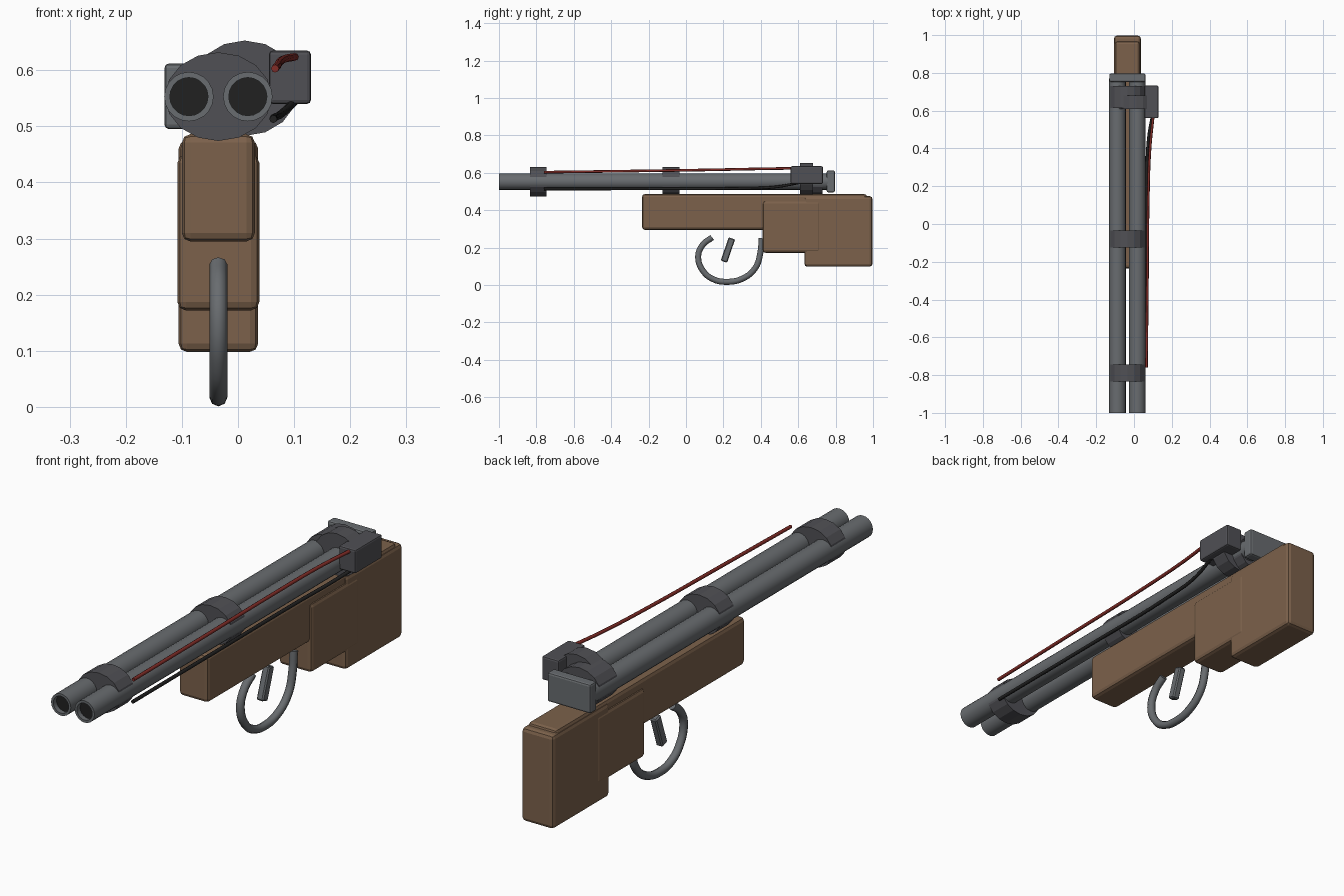
import bpy, bmesh, math

if "Cube" in bpy.data.objects:
    bpy.data.objects.remove(bpy.data.objects["Cube"])

CX, BZ = -0.035, 0.553      # centre line of the gun, barrel height


def material(name, rgb):
    m = bpy.data.materials.new(name)
    m.diffuse_color = (*rgb, 1)
    m.use_nodes = True
    m.node_tree.nodes["Principled BSDF"].inputs["Base Color"].default_value = m.diffuse_color
    return m


wood = material("wood", (0.20, 0.12, 0.07))
steel = material("steel", (0.14, 0.15, 0.16))
band_grey = material("band grey", (0.08, 0.08, 0.09))
black = material("black", (0.015, 0.015, 0.015))
red = material("red", (0.22, 0.025, 0.02))


def finish(bm, name, mat, bevel=0, segments=1, smooth=False):
    bmesh.ops.recalc_face_normals(bm, faces=bm.faces)
    me = bpy.data.meshes.new(name)
    bm.to_mesh(me)
    bm.free()
    ob = bpy.data.objects.new(name, me)
    bpy.context.collection.objects.link(ob)
    me.materials.append(mat)
    if bevel:
        mod = ob.modifiers.new("bevel", 'BEVEL')
        mod.width, mod.segments = bevel, segments
    if smooth:
        bpy.ops.object.select_all(action='DESELECT')
        ob.select_set(True)
        bpy.context.view_layer.objects.active = ob
        bpy.ops.object.shade_smooth_by_angle(angle=math.radians(35))
    return ob


def box(name, x, y, z, mat, bevel, segments=2):
    bm = bmesh.new()
    bmesh.ops.create_cube(bm, size=1)
    for v in bm.verts:
        for i, (lo, hi) in enumerate((x, y, z)):
            v.co[i] = lo if v.co[i] < 0 else hi
    return finish(bm, name, mat, bevel, segments)


def ring(bm, cx, cz, rx, rz, y, n):
    return [bm.verts.new((cx + rx * math.cos(2 * math.pi * i / n), y,
                          cz + rz * math.sin(2 * math.pi * i / n))) for i in range(n)]


def lathe(name, cx, cz, sections, n, mat, smooth=False):
    """Loft elliptical sections (y, rx, rz) along y and cap both ends."""
    bm = bmesh.new()
    rings = [ring(bm, cx, cz, rx, rz, y, n) for y, rx, rz in sections]
    for a, b in zip(rings, rings[1:]):
        for i in range(n):
            j = (i + 1) % n
            bm.faces.new((a[i], a[j], b[j], b[i]))
    bm.faces.new(rings[0])
    bm.faces.new(rings[-1])
    return finish(bm, name, mat, smooth=smooth)


def tube(name, points, radius, mat, sides=2):
    cu = bpy.data.curves.new(name, 'CURVE')
    cu.dimensions = '3D'
    cu.bevel_depth, cu.bevel_resolution = radius, sides
    cu.resolution_u = 5
    cu.use_fill_caps = True
    sp = cu.splines.new('BEZIER')
    sp.bezier_points.add(len(points) - 1)
    for bp, p in zip(sp.bezier_points, points):
        bp.co = p
        bp.handle_left_type = bp.handle_right_type = 'AUTO'
    cu.materials.append(mat)
    ob = bpy.data.objects.new(name, cu)
    bpy.context.collection.objects.link(ob)
    return ob


# Twin barrels, each with a dark recessed bore
for side, dx in (("left", -0.0525), ("right", 0.0525)):
    b = lathe(f"{side}_barrel", CX + dx, BZ,
              [(-0.98, 0.034, 0.034), (-1.0, 0.034, 0.034), (-1.0, 0.044, 0.044),
               (0.77, 0.044, 0.044)], 20, steel, True)
    b.data.materials.append(black)
    for f in b.data.polygons:
        if f.center.y < -0.95 and abs(f.normal.y) > 0.9 and len(f.vertices) > 4:
            f.material_index = 1

# Clamping bands around the barrels
for name, y0, y1, rz in (("front_band", -0.835, -0.745, 0.079),
                         ("middle_band", -0.125, -0.035, 0.079),
                         ("rear_band", 0.615, 0.73, 0.079)):
    lathe(name, CX, BZ, [(y0, 0.095, rz), (y1, 0.095, rz)], 16, band_grey)
lathe("side_box_band", 0.012, 0.568, [(0.61, 0.096, 0.085), (0.68, 0.096, 0.085)],
      16, band_grey)

# Breech plate and side box
box("breech_plate", (-0.131, 0.061), (0.752, 0.796), (0.495, 0.612), steel, 0.008)
box("side_box", (0.055, 0.13), (0.56, 0.732), (0.54, 0.635), band_grey, 0.007)

# Wooden stock from three overlapping rounded blocks
box("fore_stock", (-0.1, 0.03), (-0.235, 0.968), (0.295, 0.486), wood, 0.015)
box("grip_block", (-0.108, 0.038), (0.41, 0.72), (0.172, 0.45), wood, 0.015)
box("butt_stock", (-0.106, 0.036), (0.633, 0.997), (0.098, 0.475), wood, 0.015)

# Trigger guard loop
guard = [(0.14, 0.254), (0.09, 0.215), (0.065, 0.15), (0.095, 0.07), (0.15, 0.029),
         (0.21, 0.017), (0.30, 0.033), (0.37, 0.09), (0.397, 0.17), (0.405, 0.25)]
tube("trigger_guard", [(CX, y, z) for y, z in guard], 0.016, steel)

# Tilted trigger
trigger = box("trigger", (-0.015, 0.015), (-0.018, 0.018), (-0.066, 0.066), steel, 0.005, 1)
trigger.location = (CX, 0.224, 0.187)
trigger.rotation_euler.x = math.radians(-19)

# Cables running forward from the side box
tube("red_cable", [(0.066, -0.76, 0.603), (0.071, -0.3, 0.609), (0.075, 0.1, 0.615),
                   (0.085, 0.4, 0.621), (0.103, 0.58, 0.624)], 0.007, red)
tube("black_cable", [(0.063, -0.76, 0.513), (0.064, -0.2, 0.514), (0.067, 0.3, 0.517),
                     (0.078, 0.47, 0.523), (0.102, 0.6, 0.545)], 0.007, black)
